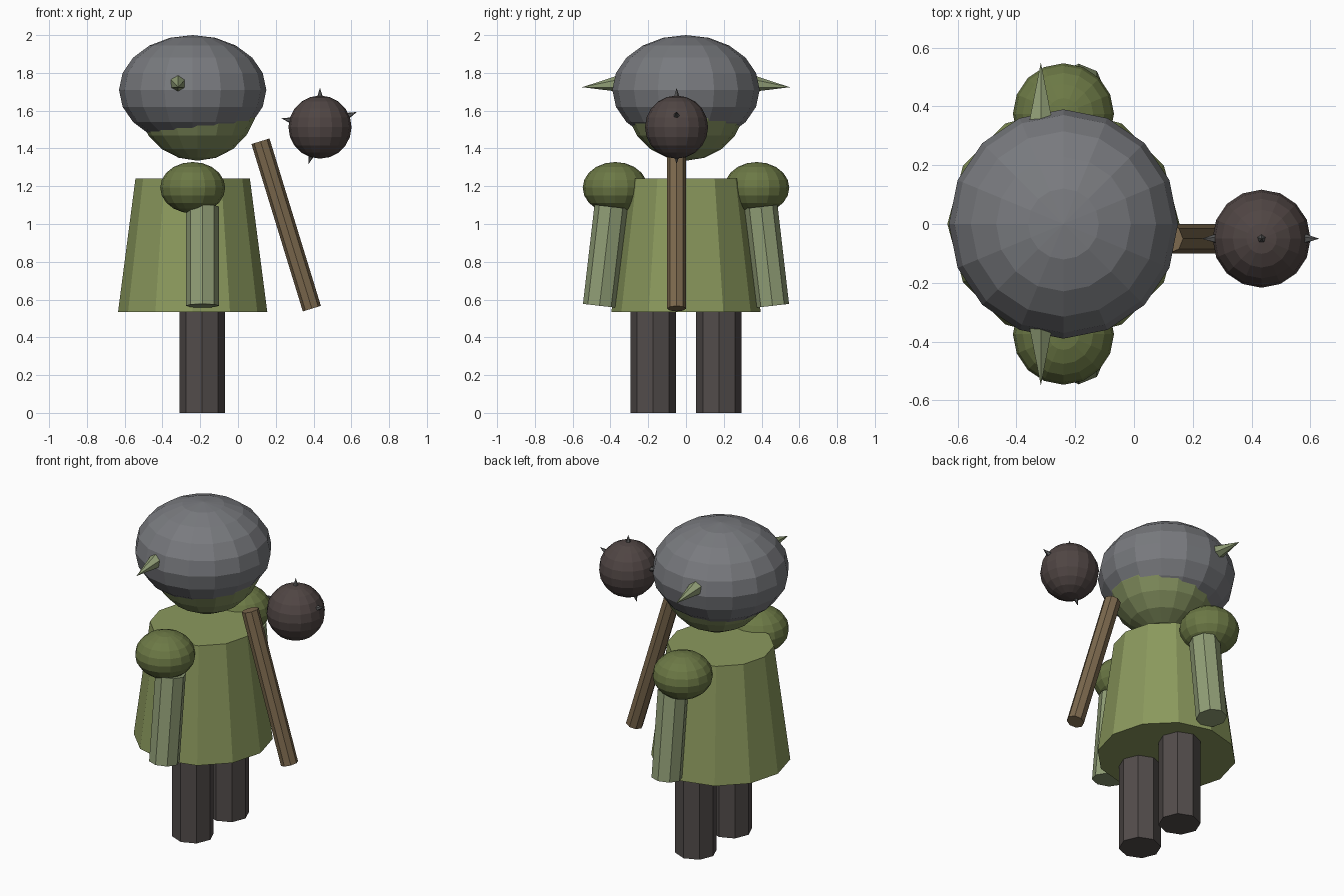
import bpy
from mathutils import Vector

if "Cube" in bpy.data.objects:
    bpy.data.objects.remove(bpy.data.objects["Cube"])


def material(name, rgb):
    m = bpy.data.materials.new(name)
    m.diffuse_color = (*rgb, 1)
    m.use_nodes = True
    m.node_tree.nodes["Principled BSDF"].inputs["Base Color"].default_value = m.diffuse_color
    return m


TUNIC = material("tunic_green", (0.26, 0.32, 0.11))
MOSS = material("shoulder_green", (0.15, 0.19, 0.06))
SKIN = material("skin_green", (0.28, 0.34, 0.18))
HEAD = material("head_green", (0.22, 0.27, 0.11))
DARK = material("legs_dark", (0.085, 0.073, 0.07))
STEEL = material("helmet_grey", (0.19, 0.195, 0.21))
WOOD = material("wood", (0.20, 0.14, 0.075))
IRON = material("iron", (0.08, 0.06, 0.057))
SPIKE = material("spike_grey", (0.10, 0.10, 0.10))


def finish(name, mat):
    ob = bpy.context.object
    ob.name = name
    ob.data.materials.append(mat)
    return ob


def ellipsoid(name, mat, center, radii, segments=16, rings=10):
    bpy.ops.mesh.primitive_uv_sphere_add(segments=segments, ring_count=rings,
                                         radius=1, location=center)
    bpy.context.object.scale = radii
    return finish(name, mat)


def rod(name, mat, start, end, r1, r2, sides, spin=0.0):
    """Tapered prism from start to end, with a vertex on its local x axis."""
    a, b = Vector(start), Vector(end)
    bpy.ops.mesh.primitive_cone_add(vertices=sides, radius1=r1, radius2=r2,
                                    depth=(b - a).length, location=(a + b) / 2)
    ob = bpy.context.object
    ob.rotation_mode = 'QUATERNION'
    ob.rotation_quaternion = Vector((0, 0, 1)).rotation_difference(b - a)
    return finish(name, mat)


# Tunic, head and helmet
rod("tunic", TUNIC, (-0.24, 0, 0.535), (-0.24, 0, 1.24), 0.395, 0.303, 12)
ellipsoid("head", HEAD, (-0.215, 0, 1.657), (0.32, 0.32, 0.322))
ellipsoid("helmet", STEEL, (-0.24, 0, 1.71), (0.39, 0.39, 0.29))

# Paired limbs, shoulders and horns
for side, s in (("front", -1), ("back", 1)):
    rod(f"{side}_leg", DARK, (-0.19, s * 0.174, 0), (-0.19, s * 0.174, 0.56), 0.12, 0.12, 8)
    ellipsoid(f"{side}_shoulder", MOSS, (-0.24, s * 0.375, 1.192), (0.172, 0.172, 0.136))
    rod(f"{side}_arm", SKIN, (-0.188, s * 0.458, 0.567), (-0.188, s * 0.397, 1.092),
        0.088, 0.088, 8)
    rod(f"{side}_horn", SKIN, (-0.317, s * 0.335, 1.745), (-0.317, s * 0.55, 1.724),
        0.048, 0, 6)

# Club handle and spiked ball
rod("club_handle", WOOD, (0.391, -0.05, 0.552), (0.119, -0.05, 1.438), 0.05, 0.05, 8)
ball = Vector((0.434, -0.05, 1.513))
ellipsoid("club_ball", IRON, ball, (0.167,) * 3)
for i, (x, z) in enumerate(((0, 0.208), (0.196, 0.08), (-0.204, 0.047), (-0.06, -0.195))):
    d = Vector((x, 0, z))
    rod(f"club_spike_{i + 1}", SPIKE, ball + d * 0.68, ball + d, 0.022, 0, 5)
